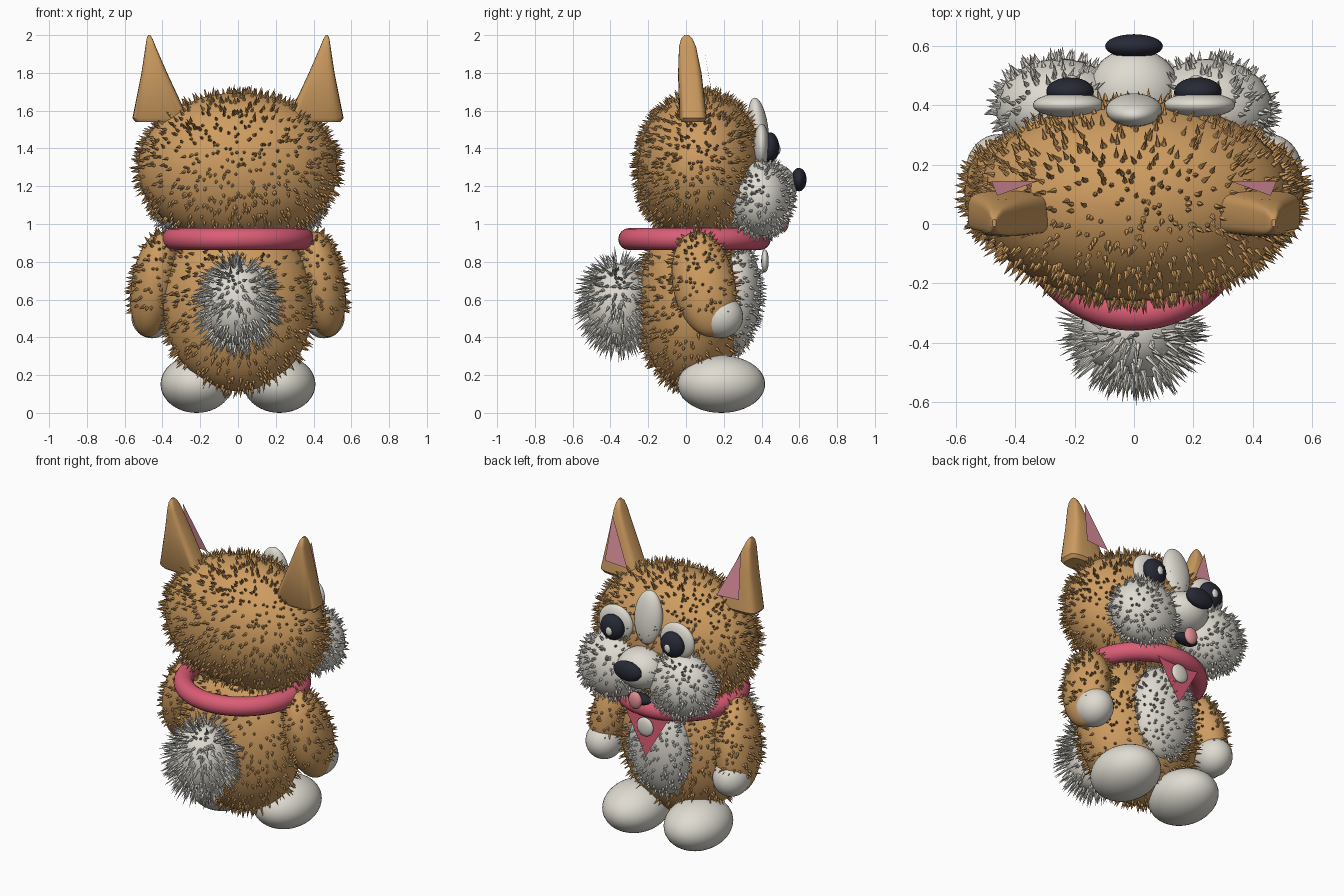
import bpy, bmesh, math, random
from mathutils import Vector, Matrix, Euler

random.seed(4)
cube = bpy.data.objects.get("Cube")
if cube:
    bpy.data.objects.remove(cube)


def material(name, rgb):
    m = bpy.data.materials.new(name)
    m.use_nodes = True
    m.diffuse_color = (*rgb, 1)
    m.node_tree.nodes["Principled BSDF"].inputs["Base Color"].default_value = (*rgb, 1)
    return m


TAN = material("tan fur", (0.62, 0.335, 0.118))
CREAM = material("cream", (0.74, 0.71, 0.64))
RED = material("rose red", (0.71, 0.11, 0.18))
PINK = material("ear pink", (0.72, 0.28, 0.34))
TONGUE = material("tongue pink", (0.74, 0.28, 0.29))
BLACK = material("black", (0.02, 0.022, 0.035))


def finish(name, bm, mat):
    bmesh.ops.recalc_face_normals(bm, faces=bm.faces)
    mesh = bpy.data.meshes.new(name)
    bm.to_mesh(mesh)
    bm.free()
    mesh.materials.append(mat)
    ob = bpy.data.objects.new(name, mesh)
    bpy.context.collection.objects.link(ob)
    bpy.ops.object.select_all(action="DESELECT")
    ob.select_set(True)
    bpy.context.view_layer.objects.active = ob
    bpy.ops.object.shade_smooth_by_angle(angle=math.radians(40))
    return ob


def ellipsoid(name, centre, radii, mat, rot=(0, 0, 0)):
    bm = bmesh.new()
    m = Matrix.LocRotScale(Vector(centre), Euler(rot), Vector(radii))
    bmesh.ops.create_uvsphere(bm, u_segments=36, v_segments=22, radius=1, matrix=m)
    return finish(name, bm, mat)


def fur(name, centre, radii, mat, count, length, rot, zmin, droop, width=0.009):
    # Short closed five-sided tufts spread evenly over an ellipsoid, drooping
    bm = bmesh.new()
    turn = Euler(rot).to_matrix()
    for i in range(count):
        h = 1 - 2 * (i + random.random()) / count
        a = random.uniform(0, math.tau)
        s = math.sqrt(1 - h * h)
        d = Vector((s * math.cos(a), s * math.sin(a), h))
        base = Vector(centre) + turn @ Vector([d[k] * radii[k] for k in range(3)])
        if base.z < zmin:
            continue
        n = (turn @ Vector([d[k] / radii[k] for k in range(3)])).normalized()
        n += Vector([random.gauss(0, 0.13) for k in range(3)]) - Vector((0, 0, droop))
        n.normalize()
        side = n.orthogonal().normalized() * width
        up = n.cross(side)
        ring = [bm.verts.new(base + side * math.cos(t) + up * math.sin(t))
                for t in (k * math.tau / 5 for k in range(5))]
        tip = bm.verts.new(base + n * length * random.uniform(0.7, 1.2))
        for k in range(5):
            bm.faces.new((ring[k], ring[(k + 1) % 5], tip))
        bm.faces.new(ring[::-1])
    return finish(name, bm, mat)


def furry(name, centre, radii, mat, count, length, rot=(0, 0, 0), zmin=0, droop=0.2):
    ellipsoid(name, centre, radii, mat, rot)
    fur(name + "_fur", centre, radii, mat, count, length, rot, zmin, droop)


def sheet(name, points, mat):
    # Flat cloth or skin panel
    bm = bmesh.new()
    bm.faces.new([bm.verts.new(p) for p in points])
    return finish(name, bm, mat)


def ear(name, side):
    # Loft of rounded rectangles: height, x centre, y centre, half width, half depth
    rings = [(1.54, 0.412, 0.037, 0.13, 0.06), (1.56, 0.411, 0.037, 0.148, 0.074),
             (1.8, 0.443, 0.02, 0.068, 0.062), (1.94, 0.463, 0.008, 0.027, 0.045),
             (1.98, 0.468, 0.004, 0.016, 0.03), (2.0, 0.47, 0.003, 0.006, 0.012)]
    bm = bmesh.new()
    loops = []
    for z, x, y, w, d in rings:
        loop = []
        for k in range(24):
            c, s = math.cos(k * math.tau / 24), math.sin(k * math.tau / 24)
            loop.append(bm.verts.new((side * (x + w * math.copysign(abs(c) ** 0.5, c)),
                                      y + d * math.copysign(abs(s) ** 0.5, s), z)))
        loops.append(loop)
    for lo, hi in zip(loops, loops[1:]):
        for k in range(24):
            j = (k + 1) % 24
            bm.faces.new((lo[k], lo[j], hi[j], hi[k]))
    bm.faces.new(loops[0])
    bm.faces.new(loops[-1])
    return finish(name, bm, TAN)


# Torso, belly, head and tail
furry("body", (0, 0.025, 0.58), (0.4, 0.275, 0.465), TAN, 1000, 0.045)
furry("belly", (0, 0.25, 0.6), (0.21, 0.145, 0.295), CREAM, 420, 0.035, (-0.1, 0, 0))
furry("head", (0, 0.08, 1.295), (0.53, 0.34, 0.4), TAN, 1600, 0.043)
furry("tail", (0, -0.36, 0.575), (0.18, 0.165, 0.215), CREAM, 520, 0.085, droop=0.45)

# Mirrored parts; +x is left
for side, word in ((1, "left_"), (-1, "right_")):
    furry(word + "arm", (side * 0.44, 0.095, 0.68), (0.125, 0.165, 0.285), TAN, 280, 0.035,
          (0.2, -0.16 * side, 0), 0.53)
    ellipsoid(word + "paw", (side * 0.455, 0.18, 0.51), (0.11, 0.122, 0.115), CREAM)
    ellipsoid(word + "foot", (side * 0.22, 0.187, 0.152), (0.19, 0.232, 0.152), CREAM)
    furry(word + "cheek", (side * 0.25, 0.39, 1.135), (0.215, 0.165, 0.2), CREAM, 420, 0.038)
    ellipsoid(word + "eye", (side * 0.22, 0.4, 1.415), (0.12, 0.042, 0.115), CREAM)
    ellipsoid(word + "pupil", (side * 0.215, 0.445, 1.405), (0.08, 0.048, 0.08), BLACK)
    ellipsoid(word + "eye_glint", (side * 0.21, 0.488, 1.395), (0.022, 0.012, 0.028), CREAM)
    ear(word + "ear", side)
    sheet(word + "inner_ear", [(side * 0.32, 0.145, 1.64), (side * 0.48, 0.145, 1.65),
                               (side * 0.46, 0.095, 1.93)], PINK)

# Face
ellipsoid("forehead_blaze", (0, 0.383, 1.5), (0.095, 0.053, 0.17), CREAM, (0.12, 0, 0))
ellipsoid("muzzle", (0, 0.445, 1.2), (0.155, 0.145, 0.125), CREAM)
ellipsoid("nose", (0, 0.598, 1.235), (0.097, 0.04, 0.062), BLACK)
ellipsoid("mouth", (0, 0.475, 1.01), (0.08, 0.045, 0.035), BLACK)
ellipsoid("tongue", (0, 0.52, 1.015), (0.045, 0.025, 0.055), TONGUE)

# Collar ring, with hanging bandana and tag
bpy.ops.mesh.primitive_torus_add(major_segments=56, minor_segments=16, major_radius=0.346,
                                 minor_radius=0.058, location=(0, 0.045, 0.92))
collar = bpy.context.object
collar.name = "collar"
collar.data.materials.append(RED)
bpy.ops.object.shade_smooth_by_angle(angle=math.radians(40))
sheet("bandana", [(-0.165, 0.4, 0.9), (0.165, 0.4, 0.9), (0, 0.412, 0.61)], RED)
ellipsoid("tag", (0, 0.418, 0.805), (0.058, 0.02, 0.06), CREAM)
